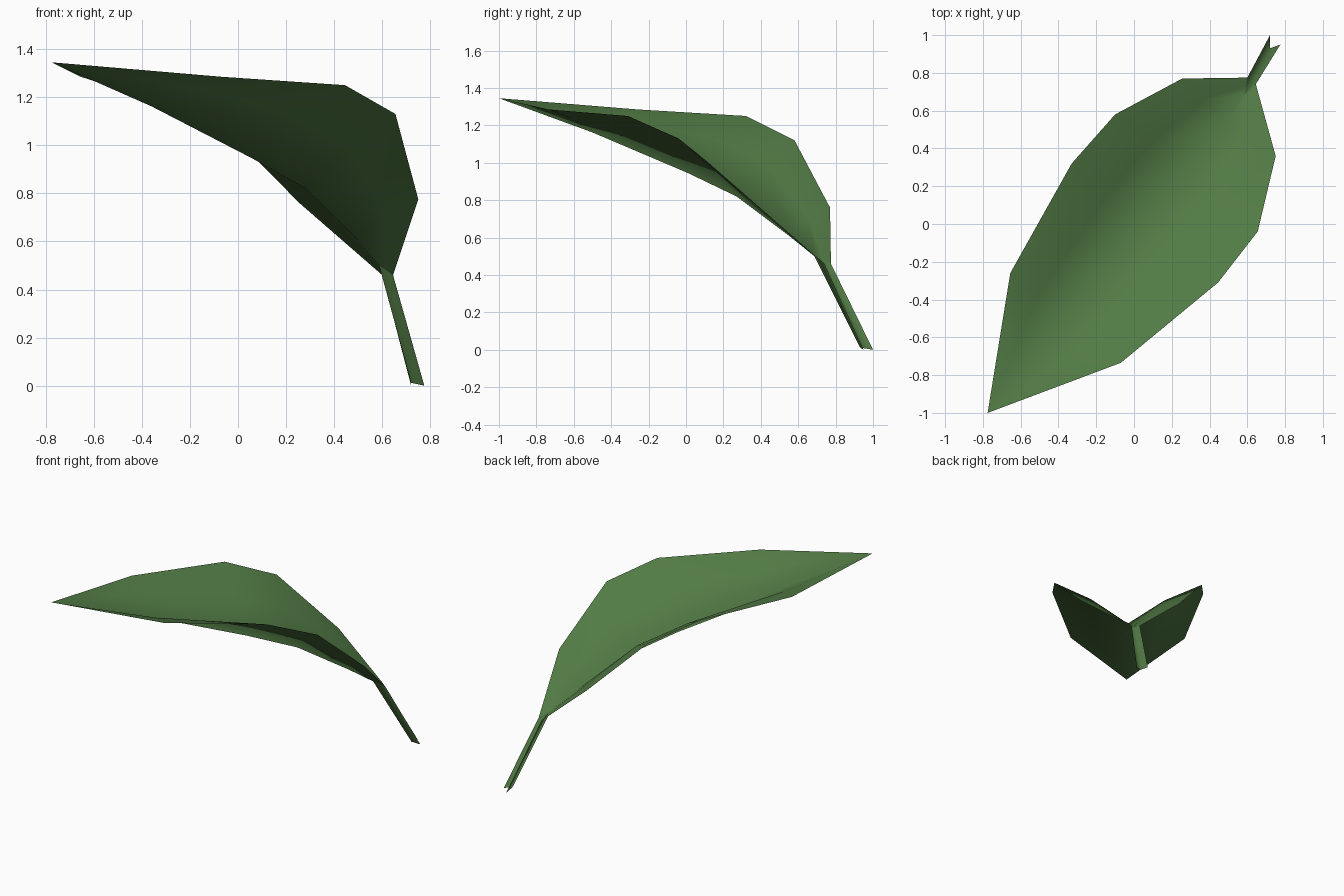
import bpy
from mathutils import Vector

if "Cube" in bpy.data.objects:
    bpy.data.objects.remove(bpy.data.objects["Cube"])

green = bpy.data.materials.new("leaf green")
green.diffuse_color = (0.085, 0.2, 0.06, 1)
green.use_nodes = True
green.node_tree.nodes["Principled BSDF"].inputs["Base Color"].default_value = green.diffuse_color

# Cross-sections: left edge, keel, right edge
stem_rows = [
    ((0.72, 1.00, 0.0), (0.72, 0.93, 0.012), (0.775, 0.95, 0.0)),
    ((0.60, 0.775, 0.46), (0.587, 0.687, 0.50), (0.645, 0.74, 0.46)),
]
blade_rows = [
    stem_rows[1],
    ((0.255, 0.77, 0.76), (0.495, 0.55, 0.61), (0.75, 0.36, 0.775)),
    ((-0.10, 0.58, 1.12), (0.28, 0.27, 0.82), (0.655, -0.04, 1.13)),
    ((-0.33, 0.32, 1.25), (0.06, 0.01, 0.945), (0.445, -0.31, 1.25)),
    ((-0.655, -0.26, 1.285), (-0.36, -0.50, 1.162), (-0.07, -0.735, 1.285)),
]
tip = (-0.775, -1.0, 1.345)


def add_middle(row, lift):
    """Add a fold line halfway between the keel and each edge."""
    l, k, r = map(Vector, row)
    up = Vector((0, 0, lift))
    return [l, (l + k) / 2 + up, k, (k + r) / 2 + up, r]


def strip(name, rows, end=None):
    """Skin a ribbon over the rows, optionally closing to a point."""
    n = len(rows[0])
    verts = [p for row in rows for p in row]
    faces = [((i + 1) * n + c, (i + 1) * n + c + 1, i * n + c + 1, i * n + c)
             for i in range(len(rows) - 1) for c in range(n - 1)]
    if end:
        verts.append(end)
        last = (len(rows) - 1) * n
        faces += [(len(verts) - 1, last + c + 1, last + c) for c in range(n - 1)]
    mesh = bpy.data.meshes.new(name)
    mesh.from_pydata(verts, [], faces)
    mesh.materials.append(green)
    mesh.shade_smooth()
    obj = bpy.data.objects.new(name, mesh)
    bpy.context.collection.objects.link(obj)


# Folded stem
strip("stem", stem_rows)

# Cupped blade, steeper beside the keel
lifts = [0.0, 0.015, 0.03, 0.025, 0.015]
strip("leaf_blade", [add_middle(r, h) for r, h in zip(blade_rows, lifts)], tip)
